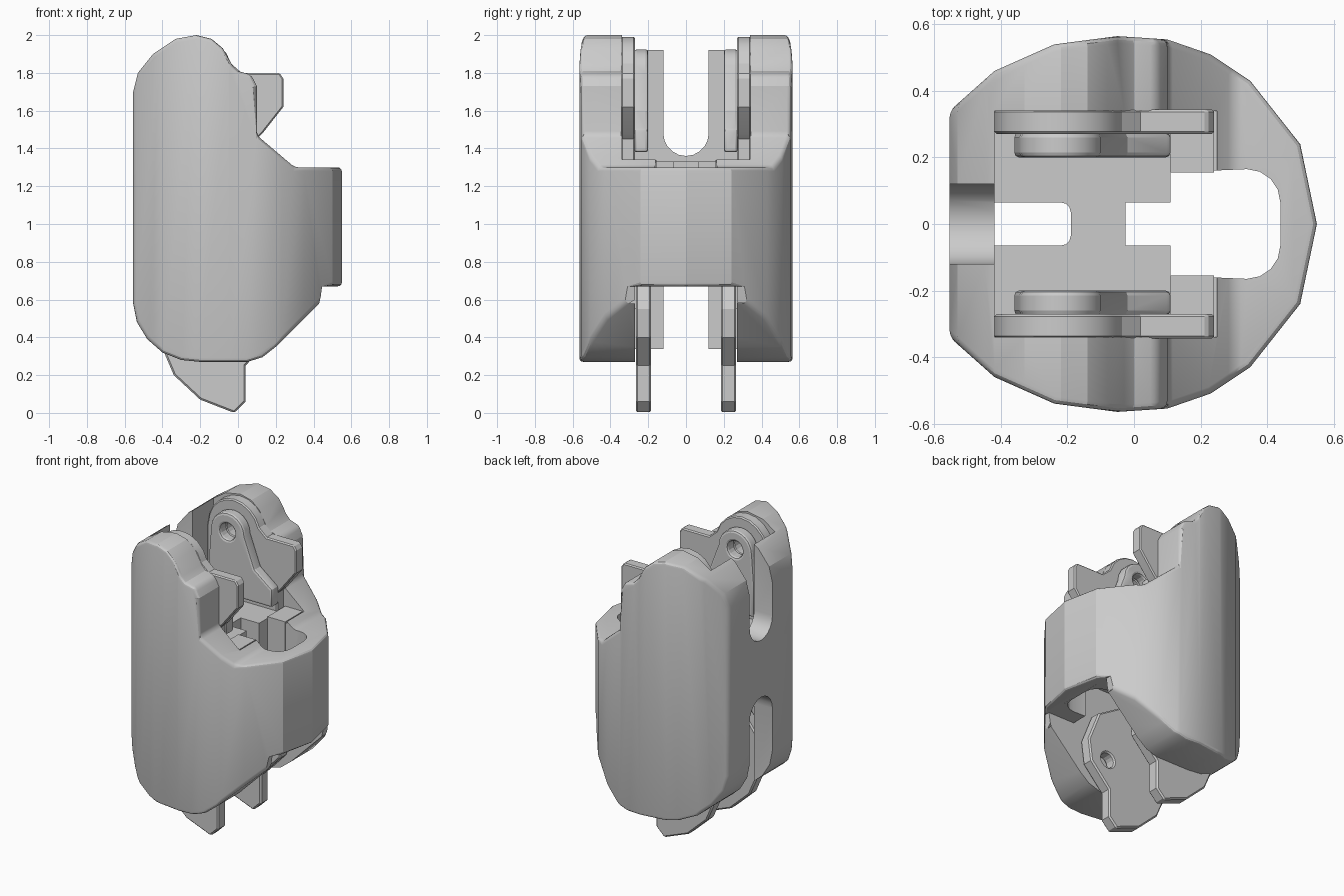
import bpy, bmesh, math

start = bpy.data.objects.get("Cube")
if start:
    bpy.data.objects.remove(start, do_unlink=True)


def prism(name, pts, axis, lo, hi):
    """Extrude a 2D outline: axis 'y' takes (x, z), 'z' takes (x, y), 'x' takes (y, z)."""
    place = {"y": lambda a, b, c: (a, c, b),
             "z": lambda a, b, c: (a, b, c),
             "x": lambda a, b, c: (c, a, b)}[axis]
    bm = bmesh.new()
    face = bm.faces.new([bm.verts.new(place(a, b, lo)) for a, b in pts])
    ext = bmesh.ops.extrude_face_region(bm, geom=[face])
    shift = place(0, 0, hi - lo)
    bmesh.ops.translate(bm, vec=shift, verts=[v for v in ext["geom"] if isinstance(v, bmesh.types.BMVert)])
    bmesh.ops.recalc_face_normals(bm, faces=bm.faces)
    mesh = bpy.data.meshes.new(name)
    bm.to_mesh(mesh)
    bm.free()
    ob = bpy.data.objects.new(name, mesh)
    bpy.context.collection.objects.link(ob)
    return ob


def apply(ob, mod):
    bpy.context.view_layer.objects.active = ob
    bpy.ops.object.modifier_apply(modifier=mod.name)


def boolean(ob, tool, operation="DIFFERENCE"):
    mod = ob.modifiers.new("cut", "BOOLEAN")
    mod.operation, mod.solver, mod.object = operation, "EXACT", tool
    apply(ob, mod)
    bpy.data.objects.remove(tool, do_unlink=True)


def bevel(ob, width, segments=2, angle=40):
    mod = ob.modifiers.new("round", "BEVEL")
    mod.width, mod.segments = width, segments
    mod.limit_method, mod.angle_limit = "ANGLE", math.radians(angle)
    apply(ob, mod)


def arc(cx, cy, r, a0, a1, n):
    return [(cx + r * math.cos(math.radians(a0 + (a1 - a0) * i / n)),
             cy + r * math.sin(math.radians(a0 + (a1 - a0) * i / n))) for i in range(n + 1)]


def rect(x0, x1, y0, y1):
    return [(x0, y0), (x1, y0), (x1, y1), (x0, y1)]


def both_sides(ob):
    mod = ob.modifiers.new("mirror", "MIRROR")
    mod.use_axis = (False, True, False)
    mod.use_mirror_merge = False
    apply(ob, mod)


# Outer shell: side profile intersected with the rounded plan
side = [(-.555, .58), (-.535, .48), (-.48, .39), (-.4, .32), (-.3, .28), (-.2, .27),
        (.05, .27), (.13, .295), (.2, .35), (.43, .58), (.45, .67), (.6, .67), (.6, 1.3),
        (.3, 1.3), (.1, 1.47), (.1, 1.73), (.07, 1.79), (0, 1.81), (-.03, 1.84),
        (-.08, 1.93), (-.14, 1.98), (-.22, 2), (-.33, 1.98), (-.45, 1.9), (-.53, 1.8), (-.555, 1.7)]
half = [(-.555, .34), (-.42, .46), (-.24, .54), (-.05, .565), (.1, .555), (.23, .51),
        (.35, .43), (.5, .24), (.55, 0)]
plan = half + [(x, -y) for x, y in reversed(half[:-1])]
shell = prism("shell", side, "y", -.7, .7)
boolean(shell, prism("plan_tool", plan, "z", -.1, 2.1), "INTERSECT")
bevel(shell, .045, 3)

# Upper cavity, lower cavity and the space under the front band
boolean(shell, prism("upper_cut", rect(-.42, .25, -.34, .34), "z", 1.33, 2.2))
boolean(shell, prism("lower_cut", rect(-.42, .25, -.27, .27), "z", -.1, .98))
boolean(shell, prism("band_cut", rect(.2, .7, -.27, .27), "z", -.1, .67))

# Rounded front well and the two floor notches
well = [(.11, -.155)] + arc(.34, -.065, .1, -90, 0, 4) + arc(.34, .065, .1, 0, 90, 4) + [(.11, .155)]
boolean(shell, prism("well_cut", well, "z", .4, 1.6))
rear_notch = [(-.42, -.065)] + arc(-.22, -.035, .03, -90, 0, 3) + arc(-.22, .035, .03, 0, 90, 3) + [(-.42, .065)]
boolean(shell, prism("rear_notch_cut", rear_notch, "z", .9, 1.6))
boolean(shell, prism("front_notch_cut", rect(-.025, .15, -.065, .065), "z", .9, 1.6))

# Round-ended slots through the back wall
boolean(shell, prism("upper_slot_cut", [(.12, 2.2), (-.12, 2.2)] + arc(0, 1.48, .12, 180, 360, 10), "x", -.7, -.415))
boolean(shell, prism("lower_slot_cut", [(-.12, 0), (.12, 0)] + arc(0, .86, .12, 0, 180, 10), "x", -.7, -.415))

# Upper side plates with round heads and forward tabs
hinge = (-.22, 1.8)
plate = [(-.42, 1.32), (.1, 1.32), (.1, 1.45), (.13, 1.48), (.24, 1.62), (.24, 1.77), (.22, 1.8), (.02, 1.8)]
plate += arc(*hinge, .19, 15, 165, 8) + [(-.42, 1.76)]
side_plate = prism("side_plate", plate, "y", .27, .345)
boolean(side_plate, prism("hole_cut", arc(*hinge, .055, 0, 337.5, 15), "y", 0, .4))
bevel(side_plate, .012, 1, 50)
both_sides(side_plate)

# Hinge bosses with their lower webs
boss = [(-.36, 1.38), (.11, 1.38), (.11, 1.5), (-.02, 1.6)] + arc(*hinge, .125, 0, 180, 10) + [(-.36, 1.6)]
hinge_boss = prism("hinge_boss", boss, "y", .2, .275)
boolean(hinge_boss, prism("hole_cut", arc(*hinge, .055, 0, 337.5, 15), "y", 0, .4))
bevel(hinge_boss, .015, 2, 50)
both_sides(hinge_boss)

# Small ledges beside the well
ledge = prism("well_ledge", rect(.11, .24, .155, .34), "z", 1.1, 1.34)
both_sides(ledge)

# Lower levers with pivot holes
lever = [(-.4, .34), (-.34, .2), (-.2, .07), (-.02, 0), (.04, .06), (.04, .25),
         (.18, .4), (.2, .55), (.12, .75), (-.05, .85), (-.25, .8), (-.4, .6)]
lower_lever = prism("lower_lever", lever, "y", .185, .265)
boolean(lower_lever, prism("hole_cut", arc(.05, .45, .05, 0, 337.5, 15), "y", 0, .4))
bevel(lower_lever, .02, 1, 50)
both_sides(lower_lever)

# Spacers joining the levers to the shell walls
spacer = prism("lever_spacer", rect(-.3, .1, .55, .75), "y", .25, .3)
both_sides(spacer)

# Flat facets with softened rounded edges
for ob in (shell, side_plate, hinge_boss, lower_lever):
    bpy.ops.object.select_all(action="DESELECT")
    ob.select_set(True)
    bpy.context.view_layer.objects.active = ob
    bpy.ops.object.shade_smooth_by_angle(angle=math.radians(22))
